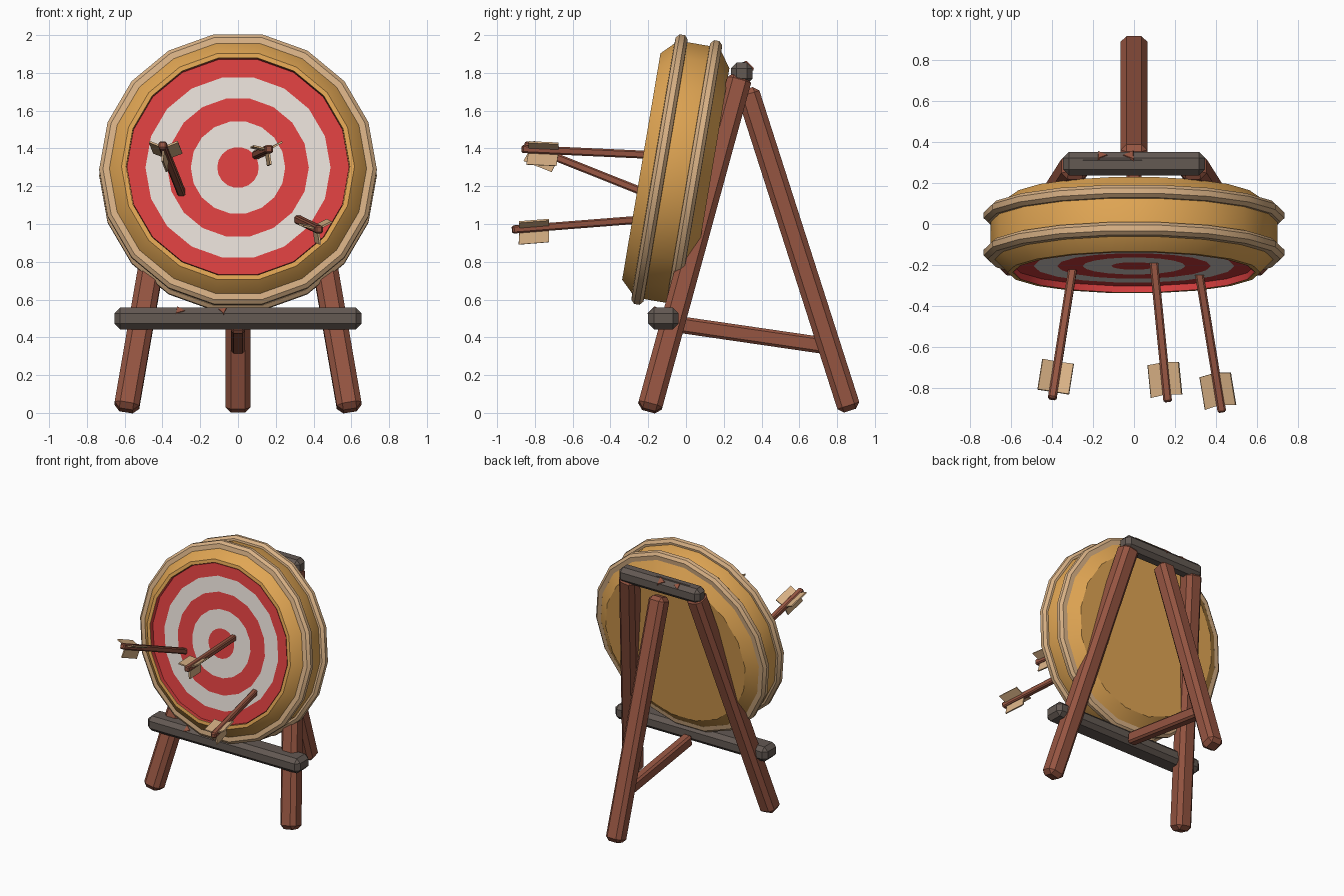
import bpy, bmesh, math
from mathutils import Matrix, Vector

cube = bpy.data.objects.get("Cube")
if cube:
    bpy.data.objects.remove(cube, do_unlink=True)


def material(name, rgb):
    m = bpy.data.materials.new(name)
    m.use_nodes = True
    m.diffuse_color = (*rgb, 1)
    m.node_tree.nodes["Principled BSDF"].inputs["Base Color"].default_value = (*rgb, 1)
    return m


STRAW = material("straw_gold", (0.75, 0.38, 0.088))
ROPE = material("pale_tan", (0.69, 0.44, 0.235))
RED = material("target_red", (0.70, 0.05, 0.05))
WHITE = material("target_white", (0.78, 0.72, 0.67))
WOOD = material("red_brown_wood", (0.30, 0.09, 0.053))
GREY = material("weathered_wood", (0.125, 0.10, 0.086))


def finish(name, bm, mats, matrix, smooth=False):
    bmesh.ops.recalc_face_normals(bm, faces=bm.faces)
    mesh = bpy.data.meshes.new(name)
    bm.to_mesh(mesh)
    bm.free()
    for m in mats:
        mesh.materials.append(m)
    ob = bpy.data.objects.new(name, mesh)
    bpy.context.collection.objects.link(ob)
    ob.matrix_world = matrix
    if smooth:
        bpy.ops.object.select_all(action='DESELECT')
        ob.select_set(True)
        bpy.context.view_layer.objects.active = ob
        bpy.ops.object.shade_smooth_by_angle(angle=math.radians(25))
    return ob


# Frame of the leaning target: local z runs from front to back
TILT = Matrix.Translation((0, -0.14, 1.288)) @ Matrix.Rotation(math.radians(-99.6), 4, 'X')
SIDES = 18


def lathe(name, profile, mats, closed=False, rule=None):
    """Turn (radius, depth) points around the target axis."""
    bm = bmesh.new()
    rings = []
    for r, s in profile:
        if r == 0:
            rings.append([bm.verts.new((0, 0, s))] * SIDES)
        else:
            angles = [math.tau * i / SIDES for i in range(SIDES)]
            rings.append([bm.verts.new((r * math.cos(a), r * math.sin(a), s)) for a in angles])
    pairs = list(zip(rings, rings[1:])) + ([(rings[-1], rings[0])] if closed else [])
    for k, (a, b) in enumerate(pairs):
        for i in range(SIDES):
            j = (i + 1) % SIDES
            corners = list(dict.fromkeys((a[i], a[j], b[j], b[i])))
            f = bm.faces.new(corners)
            f.material_index = rule(k) if rule else 0
    return finish(name, bm, mats, TILT, smooth=True)


def beam(name, start, end, width, depth, chamfer, mat):
    """Chamfered timber between two points."""
    a, b = Vector(start), Vector(end)
    z = (b - a).normalized()
    ref = Vector((0, 1, 0)) if abs(z.x) > 0.9 else Vector((1, 0, 0))
    x = (ref - z * ref.dot(z)).normalized()
    frame = Matrix((x, z.cross(x), z)).transposed().to_4x4()
    frame.translation = (a + b) / 2
    bm = bmesh.new()
    bmesh.ops.create_cube(bm, size=1)
    bmesh.ops.scale(bm, vec=(width, depth, (b - a).length), verts=bm.verts)
    bmesh.ops.bevel(bm, geom=bm.edges[:], offset=chamfer, segments=1, affect='EDGES')
    return finish(name, bm, [mat], frame)


# Straw body, with a raised lip around the recessed face
lathe("straw_body", [(0.592, -0.06), (0.592, -0.098), (0.617, -0.098),
                     (0.685, -0.03), (0.70, 0.0), (0.70, 0.18), (0.685, 0.215),
                     (0.60, 0.275), (0, 0.275)], [STRAW])

# Rope bands
for label, s in (("front", 0.0), ("back", 0.185)):
    lathe(label + "_band", [(0.68, s - 0.034), (0.715, s - 0.032), (0.735, s - 0.014),
                            (0.735, s + 0.014), (0.715, s + 0.032), (0.68, s + 0.034)],
          [ROPE], closed=True)

# Painted rings, alternating red and white from the centre out, with a red recess wall
lathe("target_face", [(0, -0.066), (0.11, -0.066), (0.25, -0.066), (0.375, -0.066),
                      (0.49, -0.066), (0.589, -0.066), (0.589, -0.098)],
      [RED, WHITE], rule=lambda k: k % 2 if k < 5 else 0)

# Stand
for side, sx in (("left", 1), ("right", -1)):
    beam(side + "_front_leg", (sx * 0.593, -0.197, 0.012), (sx * 0.285, 0.288, 1.785),
         0.132, 0.13, 0.03, WOOD)
beam("back_leg", (0, 0.868, 0.012), (0, 0.322, 1.715), 0.13, 0.122, 0.028, WOOD)
beam("strut", (0, -0.03, 0.467), (0, 0.76, 0.352), 0.075, 0.088, 0.014, WOOD)
beam("lower_crossbar", (-0.655, -0.12, 0.5), (0.655, -0.12, 0.5), 0.16, 0.115, 0.03, GREY)
beam("upper_crossbar", (-0.348, 0.295, 1.797), (0.348, 0.295, 1.797), 0.115, 0.115, 0.03, GREY)


# Flat splinters and a crack in the timber
def chip(name, place, size, turn, tilt):
    bm = bmesh.new()
    bmesh.ops.create_cone(bm, cap_ends=True, segments=3, radius1=size, radius2=size * 0.8,
                          depth=0.012)
    frame = Matrix.Rotation(math.radians(tilt), 4, 'X') @ Matrix.Rotation(turn, 4, 'Z')
    finish(name, bm, [WOOD], Matrix.Translation(place) @ frame)


chip("upper_splinter_a", (-0.16, 0.335, 1.84), 0.034, 0.5, -45)
chip("upper_splinter_b", (-0.02, 0.335, 1.84), 0.04, 1.6, -45)
chip("lower_splinter_a", (-0.31, -0.183, 0.541), 0.036, 0.4, 45)
chip("lower_splinter_b", (-0.08, -0.183, 0.541), 0.03, 1.2, 45)
beam("upper_crack", (-0.25, 0.305, 1.854), (0.04, 0.305, 1.854), 0.014, 0.006, 0.001, GREY)


# Arrows: shaft plus three feathers near the nock
def arrow(label, hit, nock, roll):
    beam(label + "_shaft", hit, nock, 0.042, 0.042, 0.008, WOOD)
    back = (Vector(hit) - Vector(nock)).normalized()
    up = Vector((0, 0, 1))
    up = (up - back * up.dot(back)).normalized()
    side = back.cross(up)
    for n, angle in enumerate((-90, 20, 160)):
        a = math.radians(angle + roll)
        out = side * math.cos(a) + up * math.sin(a)
        frame = Matrix((back, out, back.cross(out))).transposed().to_4x4()
        frame.translation = nock
        bm = bmesh.new()
        outline = [(0.037, 0.01), (0.195, 0.01), (0.188, 0.082), (0.027, 0.082)]
        face = bm.faces.new([bm.verts.new((x, y, -0.005)) for x, y in outline])
        top = bmesh.ops.extrude_face_region(bm, geom=[face])["geom"]
        bmesh.ops.translate(bm, vec=(0, 0, 0.01),
                            verts=[v for v in top if isinstance(v, bmesh.types.BMVert)])
        finish(f"{label}_feather_{n + 1}", bm, [ROPE], frame)


arrow("right_arrow", (-0.295, -0.19, 1.155), (-0.40, -0.855, 1.42), 0)
arrow("middle_arrow", (0.095, -0.17, 1.365), (0.165, -0.87, 1.397), 8)
arrow("left_arrow", (0.315, -0.22, 1.025), (0.43, -0.92, 0.97), 8)
